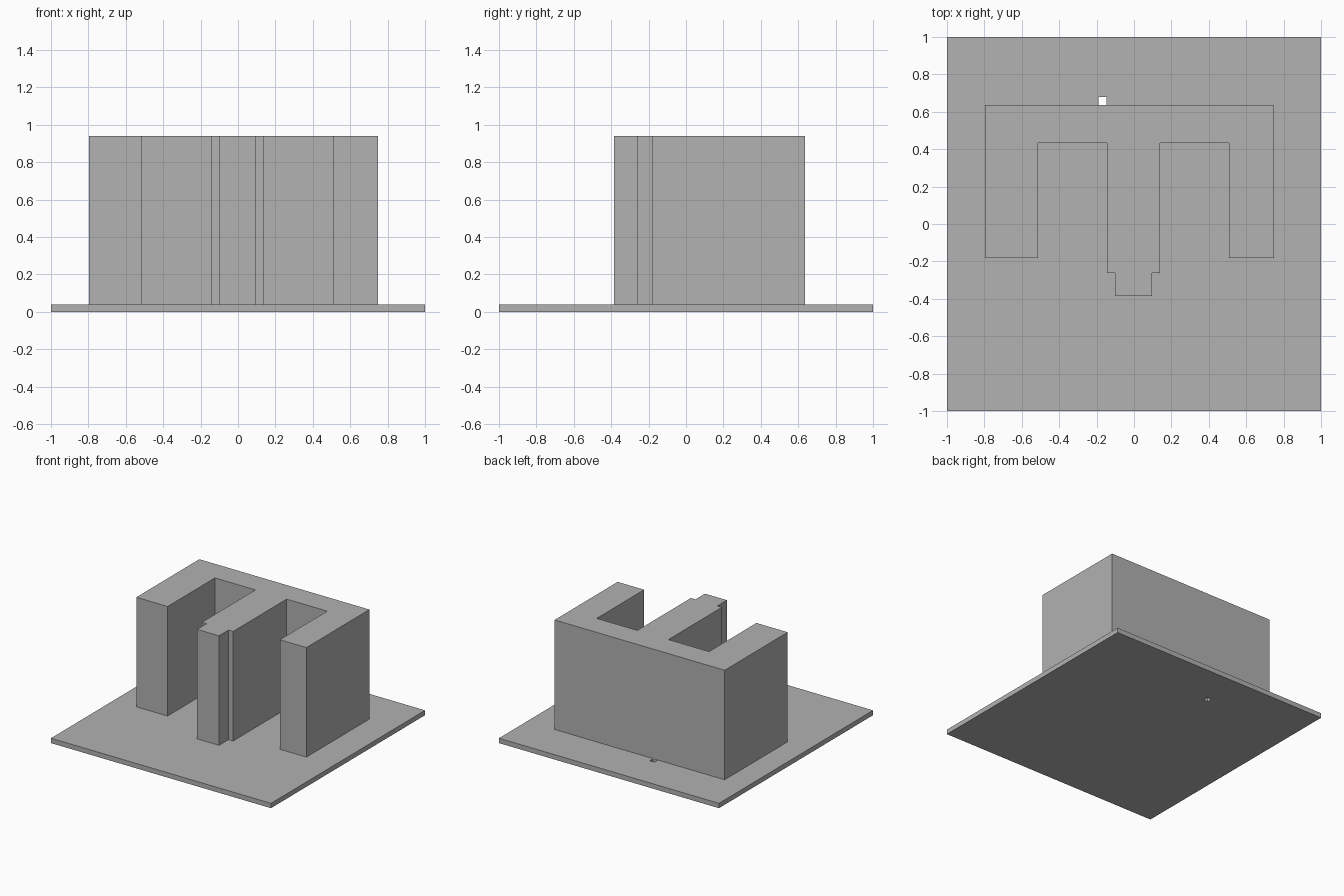
import bpy
import bmesh
from mathutils import Vector

default_cube = bpy.data.objects.get("Cube")
if default_cube:
    bpy.data.objects.remove(default_cube, do_unlink=True)

# One plain grey for everything
GREY = (0.445, 0.445, 0.445, 1.0)
grey = bpy.data.materials.new("plain grey")
grey.use_nodes = True
grey.diffuse_color = GREY
grey.node_tree.nodes["Principled BSDF"].inputs["Base Color"].default_value = GREY

BASE_TOP = 0.04
ROOF = 0.94


def extrude_plan(name, outline, bottom, top):
    """Extrude a counter-clockwise floor plan from bottom to top."""
    bm = bmesh.new()
    floor = bm.faces.new([bm.verts.new((x, y, bottom)) for x, y in outline])
    result = bmesh.ops.extrude_face_region(bm, geom=[floor], use_keep_orig=True)
    raised = [v for v in result["geom"] if isinstance(v, bmesh.types.BMVert)]
    bmesh.ops.translate(bm, verts=raised, vec=Vector((0, 0, top - bottom)))
    bmesh.ops.recalc_face_normals(bm, faces=bm.faces)
    mesh = bpy.data.meshes.new(name)
    bm.to_mesh(mesh)
    bm.free()
    mesh.materials.append(grey)
    obj = bpy.data.objects.new(name, mesh)
    bpy.context.collection.objects.link(obj)
    return obj


def rectangle(x0, x1, y0, y1):
    return [(x0, y0), (x1, y0), (x1, y1), (x0, y1)]


# Thin square base with a small square hole behind the building
base = extrude_plan("base_plate", rectangle(-1, 1, -1, 1), 0, BASE_TOP)
cutter = extrude_plan("hole_cutter", rectangle(-0.19, -0.147, 0.637, 0.68), -0.1, 0.1)
cutter.hide_render = True
cutter.hide_set(True)
cut = base.modifiers.new("square_hole", "BOOLEAN")
cut.operation = "DIFFERENCE"
cut.solver = "EXACT"
cut.object = cutter

# E-shaped building: two side wings and a longer middle wing with a narrow nose
BACK, COURT, WING, SHOULDER, NOSE = 0.636, 0.433, -0.182, -0.262, -0.385
plan = [
    (-0.797, BACK), (-0.797, WING), (-0.513, WING), (-0.513, COURT),
    (-0.144, COURT), (-0.144, SHOULDER), (-0.102, SHOULDER), (-0.102, NOSE),
    (0.097, NOSE), (0.097, SHOULDER), (0.139, SHOULDER), (0.139, COURT),
    (0.508, COURT), (0.508, WING), (0.749, WING), (0.749, BACK),
]
extrude_plan("building_block", plan, BASE_TOP, ROOF)
